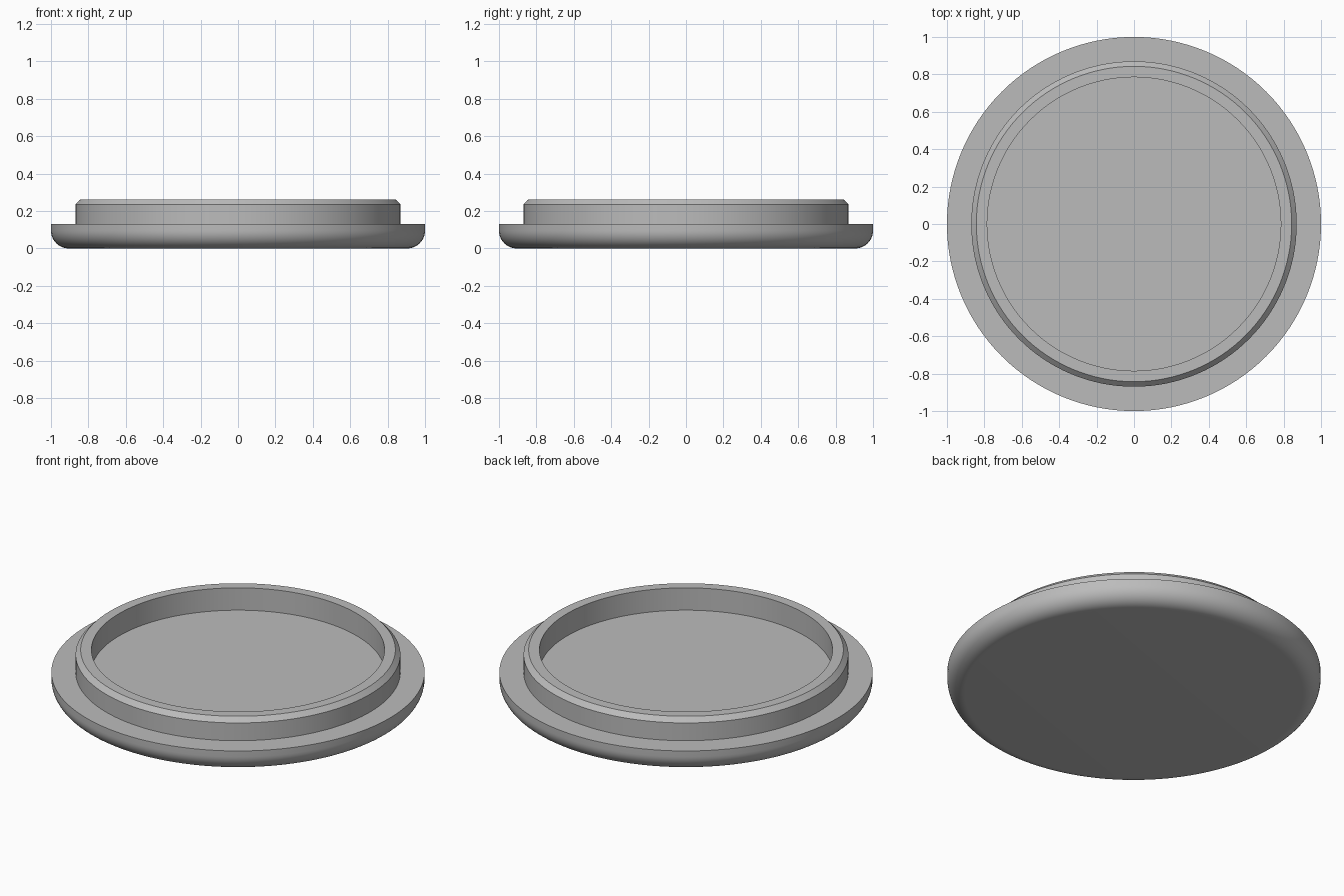
import bpy
import bmesh
import math

cube = bpy.data.objects.get("Cube")
if cube:
    bpy.data.objects.remove(cube, do_unlink=True)

SEGMENTS = 128
FLANGE_Z = 0.13
TOP_Z = 0.262
CHAMFER = 0.027
ROUND = 0.095

# Single plain grey
grey = bpy.data.materials.new("plain grey")
grey.use_nodes = True
colour = (0.5, 0.5, 0.5, 1)
grey.diffuse_color = colour
grey.node_tree.nodes["Principled BSDF"].inputs["Base Color"].default_value = colour


def lathe(name, profile):
    """Spin a radius/height profile around z into a smooth solid."""
    bm = bmesh.new()
    verts = [bm.verts.new((r, 0, z)) for r, z in profile]
    edges = [bm.edges.new(pair) for pair in zip(verts, verts[1:])]
    bmesh.ops.spin(bm, geom=verts + edges, axis=(0, 0, 1), cent=(0, 0, 0),
                   angle=math.tau, steps=SEGMENTS)
    bmesh.ops.remove_doubles(bm, verts=bm.verts, dist=1e-4)
    bmesh.ops.recalc_face_normals(bm, faces=bm.faces)
    mesh = bpy.data.meshes.new(name)
    bm.to_mesh(mesh)
    bm.free()
    mesh.materials.append(grey)
    obj = bpy.data.objects.new(name, mesh)
    bpy.context.collection.objects.link(obj)
    bpy.ops.object.select_all(action="DESELECT")
    obj.select_set(True)
    bpy.context.view_layer.objects.active = obj
    bpy.ops.object.shade_smooth_by_angle(angle=math.radians(30))
    return obj


# Rounded underside, wide flange, raised chamfered rim and recessed floor
profile = [(0, 0)]
for i in range(13):
    a = math.radians(90) * i / 12
    profile.append((1 - ROUND + ROUND * math.sin(a), ROUND - ROUND * math.cos(a)))
profile += [
    (1, FLANGE_Z),
    (0.87, FLANGE_Z),
    (0.87, TOP_Z - CHAMFER),
    (0.87 - CHAMFER, TOP_Z),
    (0.785, TOP_Z),
    (0.785, FLANGE_Z),
    (0, FLANGE_Z),
]
lathe("round_lid", profile)
